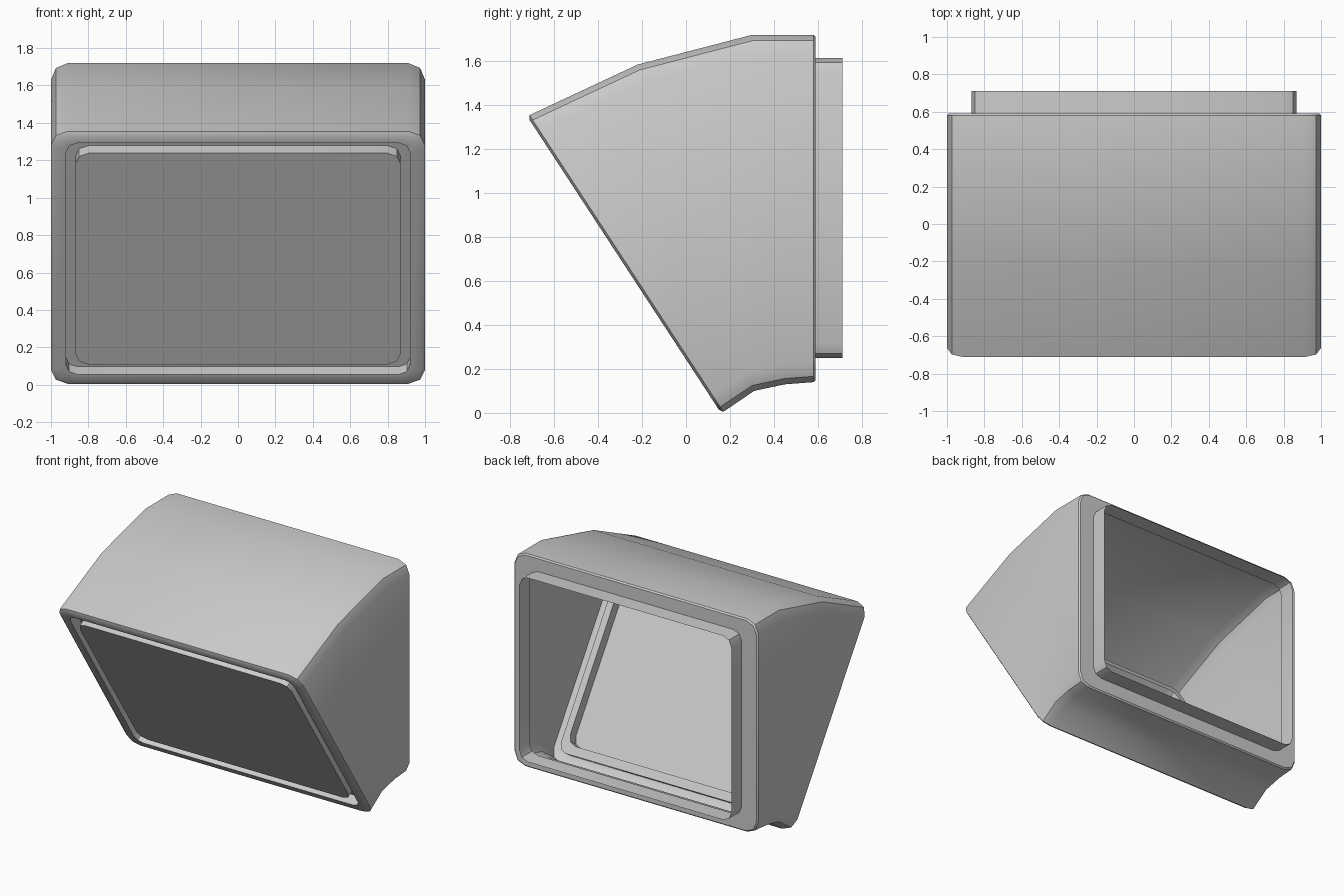
import bpy, math
from mathutils import Vector

if "Cube" in bpy.data.objects:
    bpy.data.objects.remove(bpy.data.objects["Cube"])


def ring(bottom, top, half_w, r, inset_x=0.0, inset_v=0.0, push=0.0):
    """Rounded rectangle standing on the line bottom->top in the (y, z) plane."""
    b, t = Vector(bottom), Vector(top)
    v = (t - b).normalized()
    n = Vector((-v.y, v.x))                      # towards the front
    mid, hv, hx = (b + t) / 2 + n * push, (t - b).length / 2 - inset_v, half_w - inset_x
    pts = []
    for sx, sv, start in ((1, -1, -90), (1, 1, 0), (-1, 1, 90), (-1, -1, 180)):
        for k in range(3):
            a = math.radians(start + 45 * k)
            x = sx * (hx - r) + r * math.cos(a)
            p = mid + v * (sv * (hv - r) + r * math.sin(a))
            pts.append((x, p.x, p.y))
    return pts


def loft(name, rings, cap=False):
    """Skin a list of rings, ordered from the front face outwards and back."""
    n = len(rings[0])
    verts = [p for rg in rings for p in rg]
    faces = [(i * n + k, (i + 1) * n + k, (i + 1) * n + (k + 1) % n, i * n + (k + 1) % n)
             for i in range(len(rings) - 1) for k in range(n)]
    if cap:
        faces.append(tuple(range(n)))
    me = bpy.data.meshes.new(name)
    me.from_pydata(verts, [], faces)
    ob = bpy.data.objects.new(name, me)
    bpy.context.collection.objects.link(ob)
    bpy.ops.object.select_all(action='DESELECT')
    ob.select_set(True)
    bpy.context.view_layer.objects.active = ob
    bpy.ops.object.shade_smooth_by_angle(angle=math.radians(32))
    return ob


FRONT = ((0.17, 0.005), (-0.712, 1.355))
BACK = ((0.58, 0.14), (0.58, 1.72))
COLLAR_Z = (0.25, 1.615)


def front(ix, iv, push, r):
    return ring(*FRONT, 1.0, r, ix, iv, push)


def collar_ring(y):
    return ring((y, COLLAR_Z[0]), (y, COLLAR_Z[1]), 0.87, 0.07)


# raised screen panel
loft("screen", [front(0.13, 0.132, 0.012, 0.07),
                front(0.13, 0.132, -0.063, 0.07)], cap=True)

# groove floor and outer groove wall around the screen
loft("screen_groove", [front(0.13, 0.132, -0.063, 0.07),
                       front(0.08, 0.068, -0.063, 0.06),
                       front(0.08, 0.068, 0.012, 0.06)])

# hooded housing: bezel, curved shell, back flange
loft("housing", [front(0.08, 0.068, 0.012, 0.06),
                 front(0.02, 0.02, 0.012, 0.08),
                 front(0, 0, 0, 0.09),
                 ring((0.31, 0.10), (-0.22, 1.585), 1.0, 0.09),
                 ring((0.45, 0.13), (0.30, 1.72), 1.0, 0.09),
                 ring(*BACK, 1.0, 0.09),
                 ring(*BACK, 1.0, 0.085, 0.01, 0.01, -0.01),
                 collar_ring(0.59)])

# thin open collar at the back
loft("back_collar", [collar_ring(0.59), collar_ring(0.712)])
